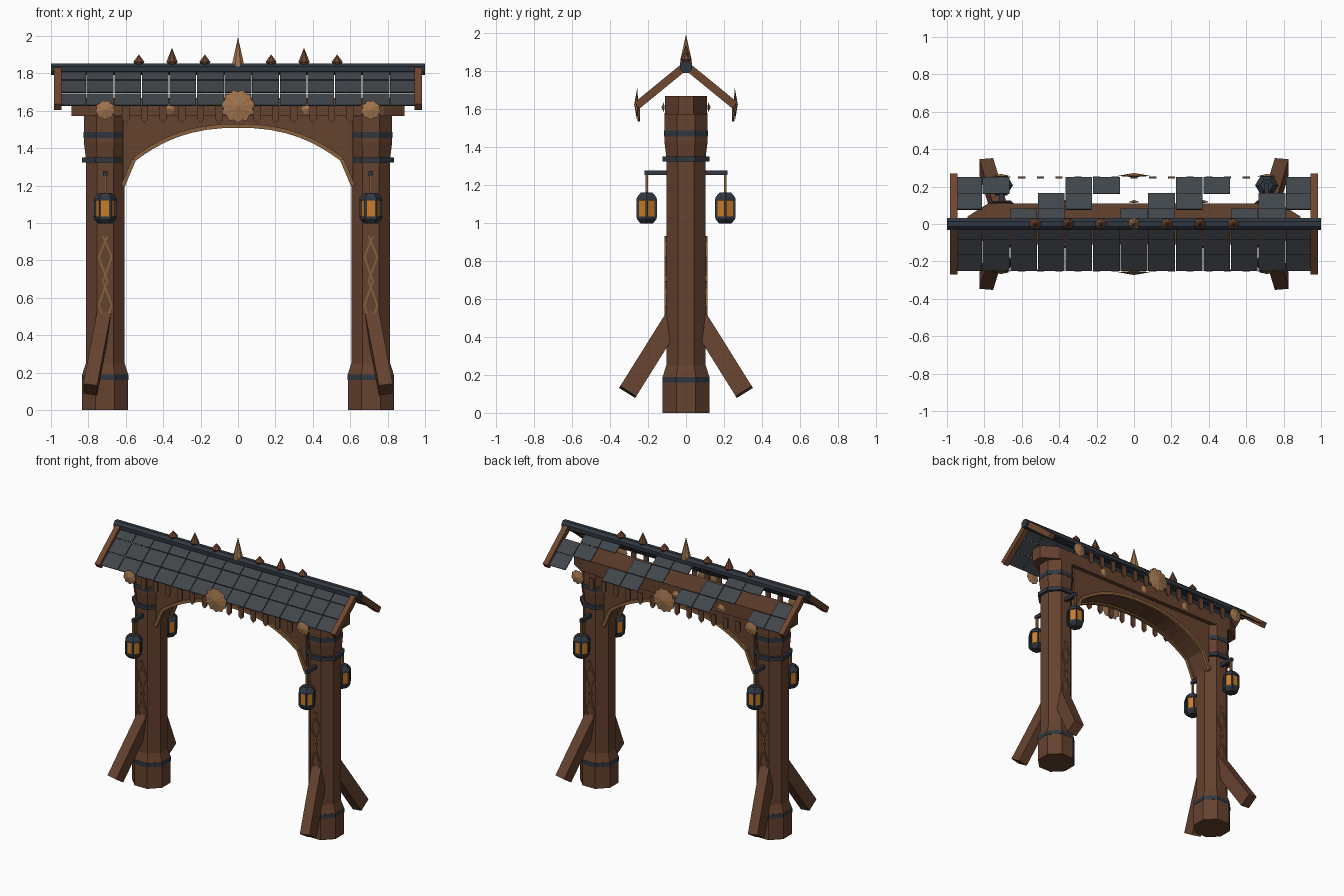
import bpy, bmesh, math
from mathutils import Vector, Matrix

cube = bpy.data.objects.get("Cube")
if cube:
    bpy.data.objects.remove(cube)


def material(name, r, g, b):
    m = bpy.data.materials.new(name)
    m.use_nodes = True
    m.diffuse_color = (r, g, b, 1)
    m.node_tree.nodes["Principled BSDF"].inputs["Base Color"].default_value = (r, g, b, 1)
    return m


WOOD = material("brown_wood", .13, .054, .028)
SPIKE = material("red_brown_wood", .16, .062, .03)
SLATE = material("slate", .052, .06, .07)
IRON = material("dark_iron", .03, .039, .05)
TRIM = material("carved_tan", .25, .12, .045)
GOLD = material("emblem_tan", .36, .18, .075)
GLOW = material("amber_glass", .6, .2, .02)


def finish(name, bm, mat):
    bmesh.ops.remove_doubles(bm, verts=bm.verts, dist=.0001)
    bmesh.ops.recalc_face_normals(bm, faces=bm.faces)
    mesh = bpy.data.meshes.new(name)
    bm.to_mesh(mesh)
    bm.free()
    mesh.materials.append(mat)
    ob = bpy.data.objects.new(name, mesh)
    bpy.context.collection.objects.link(ob)
    return ob


def strut(bm, p, q, w, h, side=(1, 0, 0)):
    """Box from p to q; w is its size along the side direction."""
    p, q = Vector(p), Vector(q)
    z = (q - p).normalized()
    x = Vector(side)
    x = (x - z * x.dot(z)).normalized()
    y = z.cross(x)
    m = Matrix((x * w, y * h, q - p)).transposed().to_4x4()
    m.translation = (p + q) / 2
    bmesh.ops.create_cube(bm, size=1, matrix=m)


def lathe(bm, x, y, profile, n=8, turn=.5):
    """Prism rings from (z, radius) pairs around a vertical axis."""
    rings = []
    for z, r in profile:
        angles = [2 * math.pi * (i + turn) / n for i in range(n)]
        rings.append([bm.verts.new((x + r * math.cos(a), y + r * math.sin(a), z)) for a in angles])
    for a, b in zip(rings, rings[1:]):
        for i in range(n):
            j = (i + 1) % n
            bm.faces.new((a[i], a[j], b[j], b[i]))
    bm.faces.new(rings[0])
    bm.faces.new(rings[-1])


def prism(bm, points, shift):
    """Closed outline extruded by a vector."""
    f = bm.faces.new([bm.verts.new(p) for p in points])
    new = bmesh.ops.extrude_face_region(bm, geom=[f])["geom"]
    bmesh.ops.translate(bm, vec=shift, verts=[v for v in new if isinstance(v, bmesh.types.BMVert)])


def star(bm, x, y, z, r, n, depth):
    """Faceted rosette whose apex points along y."""
    ring = []
    for i in range(2 * n):
        a = math.pi * i / n + math.pi / 2
        s = r if i % 2 else r * .87
        ring.append(bm.verts.new((x + s * math.cos(a), y, z + s * math.sin(a))))
    for d in (depth, -depth * .4):
        tip = bm.verts.new((x, y + d, z))
        for i in range(2 * n):
            bm.faces.new((ring[i], ring[(i + 1) % (2 * n)], tip))


OCT = 1 / math.cos(math.pi / 8)
POST_X = .71

for sx, label in ((1, "left"), (-1, "right")):
    px = sx * POST_X

    # Octagonal post and iron bands
    bm = bmesh.new()
    profile = ((0, .123), (.19, .123), (.25, .104), (1.35, .104), (1.43, .114), (1.58, .114))
    lathe(bm, px, 0, [(z, r * OCT) for z, r in profile])
    finish(label + "_post", bm, WOOD)
    bm = bmesh.new()
    for z0, z1, r in ((.16, .19, .125), (1.323, 1.35, .123), (1.455, 1.488, .117)):
        lathe(bm, px, 0, [(z0, r * OCT), (z1, r * OCT)])
    finish(label + "_post_bands", bm, IRON)

    braces, carving = bmesh.new(), bmesh.new()
    arms, hangers, frames, glass = (bmesh.new() for _ in range(4))
    for sy in (1, -1):
        # Slanted brace
        strut(braces, (sx * .79, sy * .307, .11), (sx * .715, sy * .06, .505), .075, .1)

        # Crossing zigzag carving
        levels = (.93, .82, .69, .56, .43)
        for flip in (1, -1):
            nodes = [(px + flip * (.035 if i % 2 else -.012), sy * .107, z) for i, z in enumerate(levels)]
            for a, b in zip(nodes, nodes[1:]):
                strut(carving, a, b, .01, .01)

        # Lantern on its bracket
        ly = sy * .207
        strut(arms, (px, sy * .09, 1.265), (px, ly + sy * .012, 1.265), .022, .025)
        strut(hangers, (px, ly, 1.255), (px, ly, 1.15), .014, .014)
        lathe(frames, px, ly, [(1.12, .062), (1.135, .06), (1.162, .034)], 6, 0)
        lathe(frames, px, ly, [(.998, .038), (1.022, .06), (1.035, .062)], 6, 0)
        lathe(glass, px, ly, [(1.03, .054), (1.125, .054)], 6, 0)
        for i in range(6):
            a = math.pi * i / 3
            cx, cy = px + .055 * math.cos(a), ly + .055 * math.sin(a)
            strut(frames, (cx, cy, 1.03), (cx, cy, 1.125), .012, .012)
    for part, bm, mat in (("braces", braces, WOOD), ("post_carving", carving, TRIM),
                          ("lantern_arms", arms, IRON), ("lantern_hangers", hangers, TRIM),
                          ("lantern_frames", frames, IRON), ("lantern_glass", glass, GLOW)):
        finish(label + "_" + part, bm, mat)

    # Sloping gable boards
    bm = bmesh.new()
    for sy in (1, -1):
        strut(bm, (sx * .965, 0, 1.83), (sx * .965, sy * .257, 1.62), .04, .042)
    finish(label + "_gable_boards", bm, SPIKE)

# Cross beam with clipped ends
bm = bmesh.new()
outline = [(-.89, -.04), (-.78, -.11), (.78, -.11), (.89, -.04),
           (.89, .04), (.78, .11), (-.78, .11), (-.89, .04)]
prism(bm, [(x, y, 1.572) for x, y in outline], (0, 0, .096))
finish("cross_beam", bm, WOOD)

# Arch panel and its trim
steps = 10
curve = []
for i in range(-steps, steps + 1):
    x = .556 * math.sin(math.pi / 2 * i / steps)
    curve.append((x, 1.52 - .18 * abs(x / .556) ** 2.4))
curve = [(-.615, 1.2)] + curve + [(.615, 1.2)]
bm = bmesh.new()
for (xa, za), (xb, zb) in zip(curve, curve[1:]):
    prism(bm, [(xa, -.08, za), (xb, -.08, zb), (xb, -.08, 1.58), (xa, -.08, 1.58)], (0, .16, 0))
finish("arch_panel", bm, WOOD)
bm = bmesh.new()
for y in (-.085, .085):
    for (xa, za), (xb, zb) in zip(curve, curve[1:]):
        strut(bm, (xa, y, za), (xb, y, zb), .022, .022, (0, 1, 0))
finish("arch_trim", bm, TRIM)

# Roof tiles: full in front, patchy diagonal pattern behind
PITCH = .1475
bm = bmesh.new()
for sy in (-1, 1):
    for k in range(-6, 7):
        for row in range(3):
            if sy > 0 and (k + row) % 4 not in (2, 3):
                continue
            y, z = .25 - .085 * row, 1.628 + .069 * row
            x0 = max(k * PITCH - .0715, -.948)
            x1 = min(k * PITCH + .0715, .948)
            cx = (x0 + x1) / 2
            strut(bm, (cx, sy * y, z), (cx, sy * (y - .088), z + .063), x1 - x0, .007)
finish("roof_tiles", bm, SLATE)

# Ridge pole
bm = bmesh.new()
lathe(bm, 0, 0, [(-1, .034), (1, .034)])
bm.transform(Matrix.Translation((0, 0, 1.823)) @ Matrix.Rotation(math.pi / 2, 4, 'Y'))
finish("ridge_pole", bm, IRON)

# Ridge spikes
bm = bmesh.new()
for x, top in ((.177, 1.9), (.353, 1.935), (.53, 1.9)):
    for sx in (1, -1):
        lathe(bm, sx * x, 0, [(1.835, .014), (1.862, .032), (top, .001)])
finish("ridge_spikes", bm, SPIKE)
bm = bmesh.new()
lathe(bm, 0, 0, [(1.835, .034), (1.86, .032), (1.99, .001)])
finish("centre_spike", bm, GOLD)

# Rosettes on the eaves, studs on the beam, pendants under the eaves
rosettes, pendants = bmesh.new(), bmesh.new()
for sy in (1, -1):
    star(rosettes, 0, sy * .257, 1.625, .09, 11, sy * .016)
    for x in (-POST_X, POST_X):
        star(rosettes, x, sy * .255, 1.605, .053, 9, sy * .013)
    for x in (-.37, 0, .37):
        star(rosettes, x, sy * .117, 1.61, .03, 6, sy * .012)
    for i in range(-6, 7):
        x, y = i * .1, sy * .243
        shape = ((-.019, 1.625), (.019, 1.625), (.019, 1.555), (0, 1.535), (-.019, 1.555))
        prism(pendants, [(x + dx, y, z) for dx, z in shape], (0, sy * .01, 0))
finish("rosettes", rosettes, GOLD)
finish("eave_pendants", pendants, WOOD)
